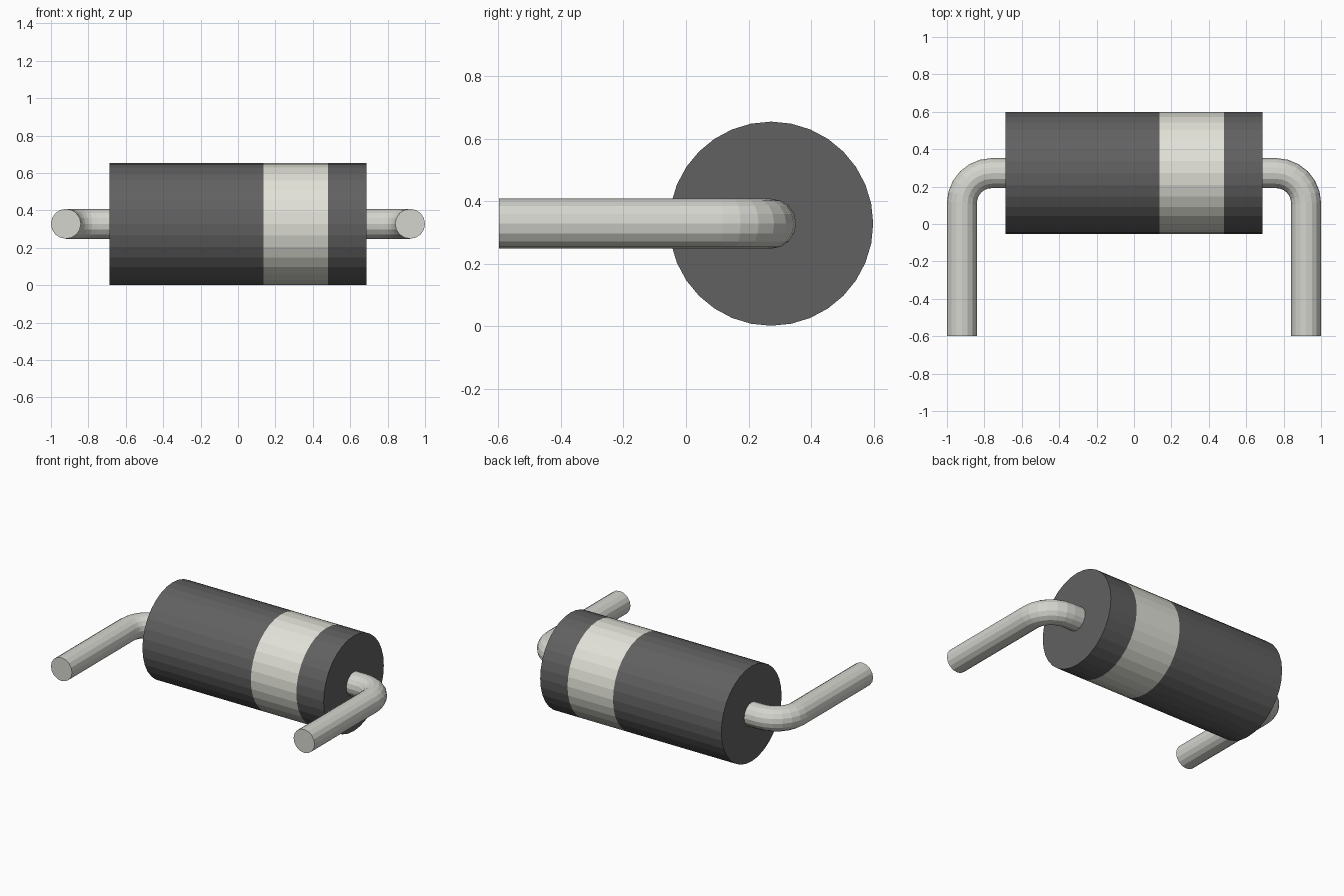
import bpy, bmesh
from math import cos, sin, pi

if "Cube" in bpy.data.objects:
    bpy.data.objects.remove(bpy.data.objects["Cube"])

CY, CZ, R, SIDES = 0.272, 0.328, 0.326, 32


def material(name, rgb):
    m = bpy.data.materials.new(name)
    m.diffuse_color = (*rgb, 1)
    m.use_nodes = True
    m.node_tree.nodes["Principled BSDF"].inputs["Base Color"].default_value = m.diffuse_color
    return m


dark = material("dark_plastic", (0.12, 0.12, 0.12))
cream = material("cream_paint", (0.76, 0.76, 0.69))
metal = material("tinned_metal", (0.66, 0.66, 0.62))


def drum(name, x0, x1, mat, cap0=False, cap1=False):
    """Tube along x with optional end caps."""
    bm = bmesh.new()
    rings = [[bm.verts.new((x, CY + R * cos(2 * pi * i / SIDES), CZ + R * sin(2 * pi * i / SIDES)))
              for i in range(SIDES)] for x in (x0, x1)]
    a, b = rings
    for i in range(SIDES):
        j = (i + 1) % SIDES
        bm.faces.new((a[i], a[j], b[j], b[i]))
    # outward winding: sides face away from the axis, caps face along x
    for f in bm.faces:
        f.normal_update()
        c = f.calc_center_median()
        if f.normal.y * (c.y - CY) + f.normal.z * (c.z - CZ) < 0:
            f.normal_flip()
    if cap0:
        bm.faces.new(a[::-1])
    if cap1:
        bm.faces.new(b)
    me = bpy.data.meshes.new(name)
    bm.to_mesh(me)
    bm.free()
    me.materials.append(mat)
    ob = bpy.data.objects.new(name, me)
    bpy.context.collection.objects.link(ob)


def lead(name, s):
    """Round wire leaving the body end and bending towards the front."""
    bend, x, r = 0.16, 0.92, 0.08
    pts = [(s * 0.68, CY)]
    for k in range(7):
        t = pi / 2 * k / 6
        pts.append((s * (x - bend + bend * sin(t)), CY - bend + bend * cos(t)))
    pts.append((s * x, -0.598))
    cu = bpy.data.curves.new(name, 'CURVE')
    cu.dimensions = '3D'
    cu.bevel_depth = r
    cu.bevel_resolution = 6
    cu.use_fill_caps = True
    sp = cu.splines.new('POLY')
    sp.use_smooth = False
    sp.points.add(len(pts) - 1)
    for p, (px, py) in zip(sp.points, pts):
        p.co = (px, py, CZ, 1)
    cu.materials.append(metal)
    ob = bpy.data.objects.new(name, cu)
    bpy.context.collection.objects.link(ob)
    bpy.ops.object.select_all(action='DESELECT')
    ob.select_set(True)
    bpy.context.view_layer.objects.active = ob
    bpy.ops.object.convert(target='MESH')


# body in three flush sections
drum("body_long_section", -0.687, 0.135, dark, cap0=True)
drum("polarity_band", 0.135, 0.48, cream)
drum("body_short_section", 0.48, 0.687, dark, cap1=True)

# bent wire leads
lead("left_lead", -1)
lead("right_lead", 1)
